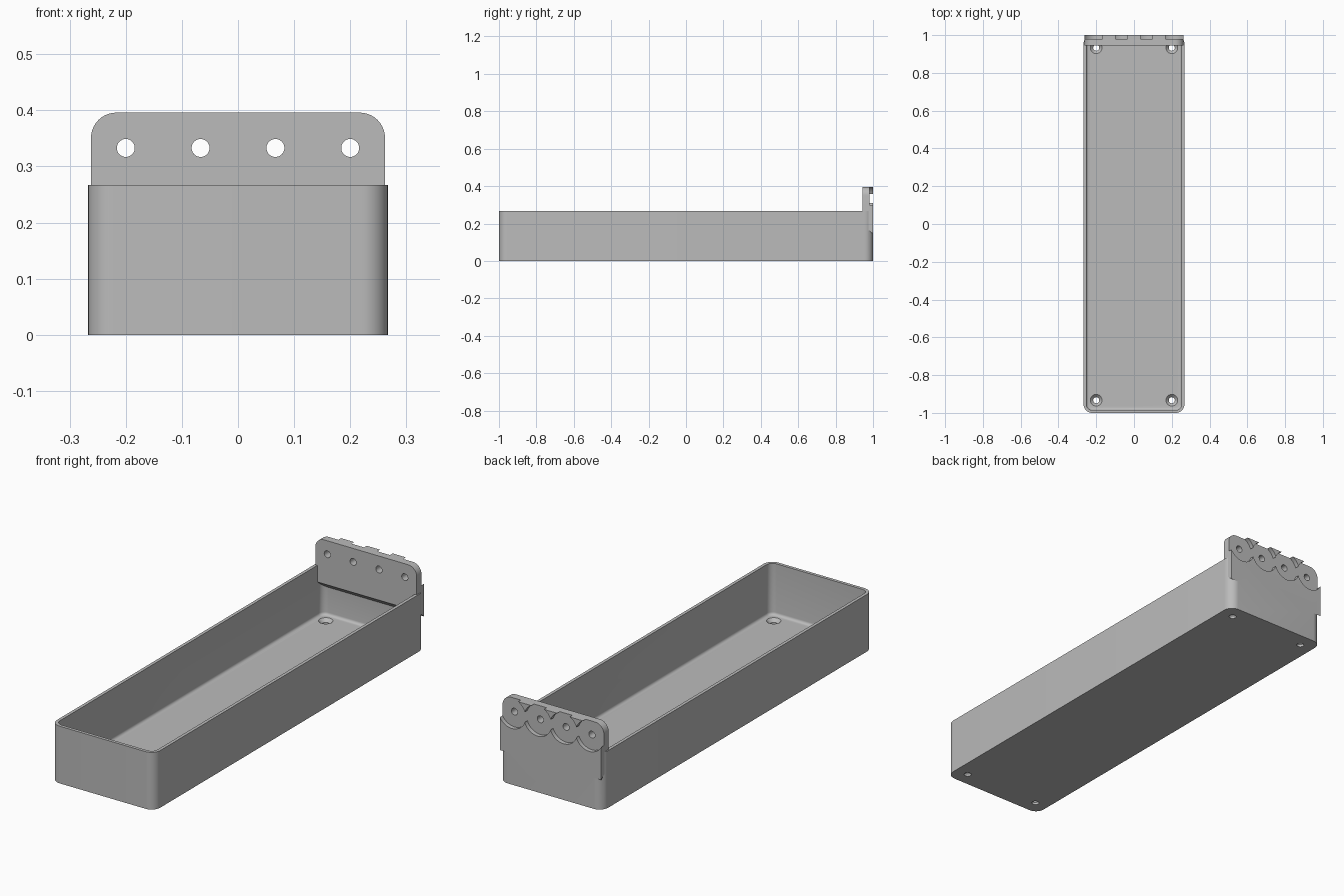
import bpy, bmesh, math
from mathutils import Matrix, Vector

cube = bpy.data.objects.get("Cube")
if cube:
    bpy.data.objects.remove(cube, do_unlink=True)

grey = bpy.data.materials.new("plain grey")
grey.use_nodes = True
colour = (0.5, 0.5, 0.5, 1)
grey.diffuse_color = colour
grey.node_tree.nodes["Principled BSDF"].inputs["Base Color"].default_value = colour


def finish(name, bm):
    bmesh.ops.recalc_face_normals(bm, faces=bm.faces)
    mesh = bpy.data.meshes.new(name)
    bm.to_mesh(mesh)
    bm.free()
    mesh.materials.append(grey)
    ob = bpy.data.objects.new(name, mesh)
    bpy.context.collection.objects.link(ob)
    return ob


def box(low, high):
    bm = bmesh.new()
    bmesh.ops.create_cube(bm, size=1)
    low, high = Vector(low), Vector(high)
    for v in bm.verts:
        v.co = (low + high) / 2 + v.co * (high - low)
    return bm


def round_edges(bm, rule, radius, segments=10):
    edges = [e for e in bm.edges if rule(*(v.co for v in e.verts))]
    bmesh.ops.bevel(bm, geom=edges, offset=radius, segments=segments,
                    profile=0.5, affect='EDGES')


def upright(a, b):
    return abs(a.z - b.z) > 0.1


def cone(name, place, r_low, r_high, depth, along_y=False, sides=48):
    bm = bmesh.new()
    turn = Matrix.Rotation(math.pi / 2, 4, 'X') if along_y else Matrix()
    bmesh.ops.create_cone(bm, cap_ends=True, segments=sides, radius1=r_low,
                          radius2=r_high, depth=depth,
                          matrix=Matrix.Translation(place) @ turn)
    return finish(name, bm)


def combine(target, other, operation):
    mod = target.modifiers.new(operation.lower(), 'BOOLEAN')
    mod.operation = operation
    mod.solver = 'EXACT'
    mod.object = other
    bpy.context.view_layer.objects.active = target
    bpy.ops.object.modifier_apply(modifier=mod.name)
    bpy.data.objects.remove(other, do_unlink=True)


W, L, H = 0.267, 1.0, 0.267
WALL, FLOOR = 0.015, 0.027

# Tray body with rounded upright corners
bm = box((-W, -L, 0), (W, L, H))
round_edges(bm, upright, 0.045)
tray = finish("tray", bm)

# Hollow with a soft edge around the floor
bm = box((-W + WALL, -L + WALL, FLOOR), (W - WALL, L - WALL, H + 0.2))
round_edges(bm, upright, 0.03)
round_edges(bm, lambda a, b: max(a.z, b.z) < FLOOR + 0.001, 0.013, 5)
combine(tray, finish("hollow", bm), 'DIFFERENCE')

# Hanging plate with a sloped underside and rounded top corners
bm = box((-0.262, 0.945, 0.145), (0.262, L, 0.396))
for v in bm.verts:
    if v.co.z < 0.2 and v.co.y < 0.97:
        v.co.z = 0.19
round_edges(bm, lambda a, b: min(a.z, b.z) > 0.39 and abs(a.y - b.y) > 0.01, 0.045)
combine(tray, finish("hanging_plate", bm), 'UNION')

# Round recesses and screw holes in the plate
for i in range(4):
    x = -0.2 + i * 0.4 / 3
    combine(tray, cone("recess", (x, L + 0.03, 0.333), 0.071, 0.071, 0.1, True), 'DIFFERENCE')
    combine(tray, cone("screw_hole", (x, 0.97, 0.333), 0.016, 0.016, 0.2, True, 32), 'DIFFERENCE')

# Countersunk holes in the floor
for x in (-0.2, 0.2):
    for y in (-0.933, 0.933):
        combine(tray, cone("sink", (x, y, FLOOR - 0.007), 0.016, 0.032, 0.016, sides=32), 'DIFFERENCE')
        combine(tray, cone("floor_hole", (x, y, 0), 0.016, 0.016, 0.08, sides=32), 'DIFFERENCE')

bpy.ops.object.select_all(action='DESELECT')
tray.select_set(True)
bpy.context.view_layer.objects.active = tray
bpy.ops.object.shade_smooth_by_angle(angle=math.radians(30))
